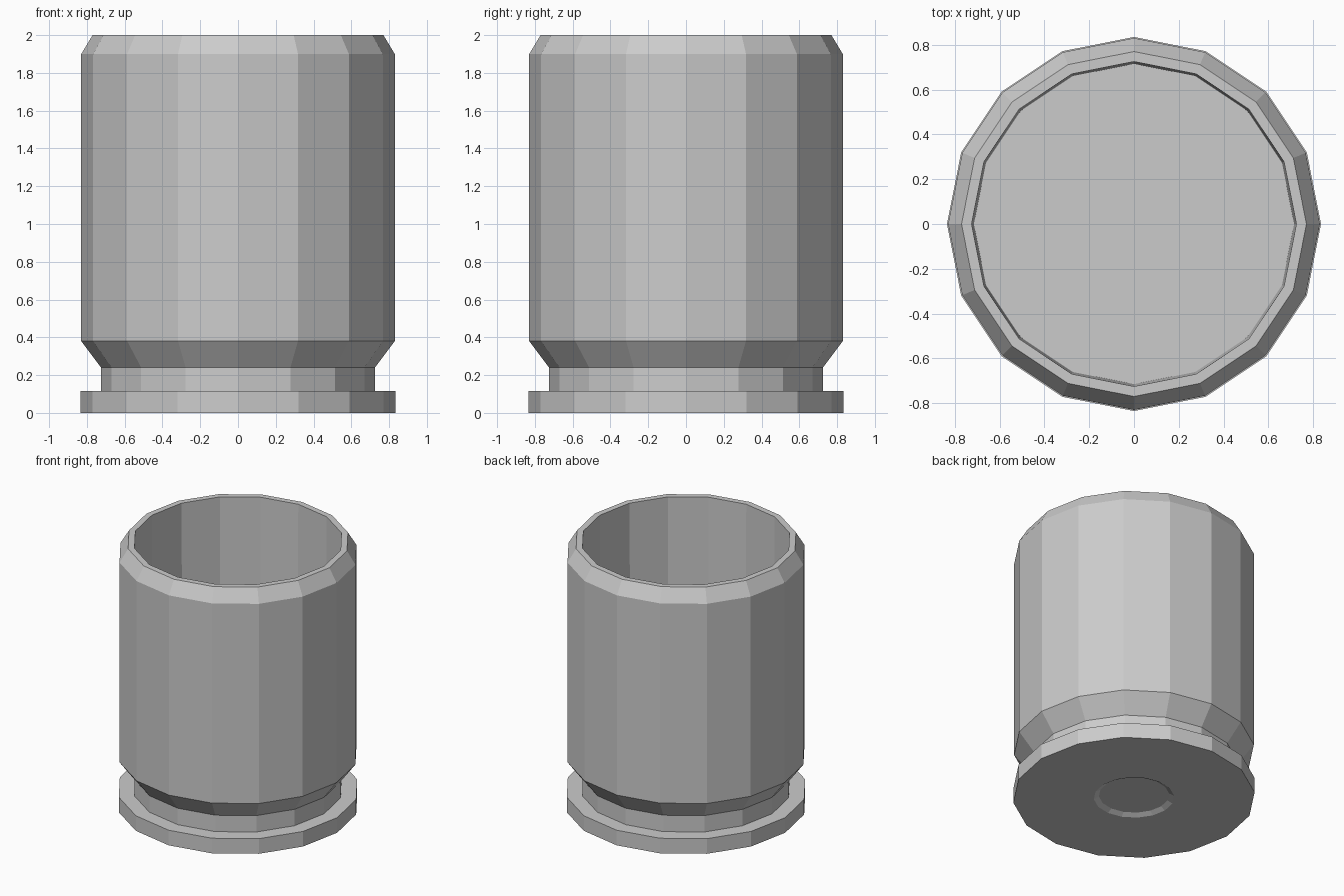
import bpy, bmesh
from math import cos, sin, tau

if "Cube" in bpy.data.objects:
    bpy.data.objects.remove(bpy.data.objects["Cube"])

SIDES = 16

# Half profile (radius, height), from the recess under the base, up the outside, down the inside
profile = [
    (0.243, 0.02), (0.278, 0.0),               # shallow recess in the base
    (0.835, 0.0), (0.835, 0.115),              # rim
    (0.725, 0.115), (0.725, 0.24),             # extractor groove
    (0.83, 0.38), (0.83, 1.90),                # shoulder and body
    (0.77, 2.0), (0.725, 2.0),                 # chamfered lip
    (0.715, 0.35),                             # inner wall down to the floor
]

bm = bmesh.new()
rings = [[bm.verts.new((r * cos(tau * i / SIDES), r * sin(tau * i / SIDES), z))
          for i in range(SIDES)] for r, z in profile]

# Walls between neighbouring rings
for low, high in zip(rings, rings[1:]):
    for i in range(SIDES):
        j = (i + 1) % SIDES
        bm.faces.new((low[i], low[j], high[j], high[i]))

# Recess disc and inner floor
bm.faces.new(rings[0][::-1])
bm.faces.new(rings[-1])
bmesh.ops.recalc_face_normals(bm, faces=bm.faces)

mesh = bpy.data.meshes.new("casing")
bm.to_mesh(mesh)
bm.free()
bpy.context.collection.objects.link(bpy.data.objects.new("casing", mesh))
